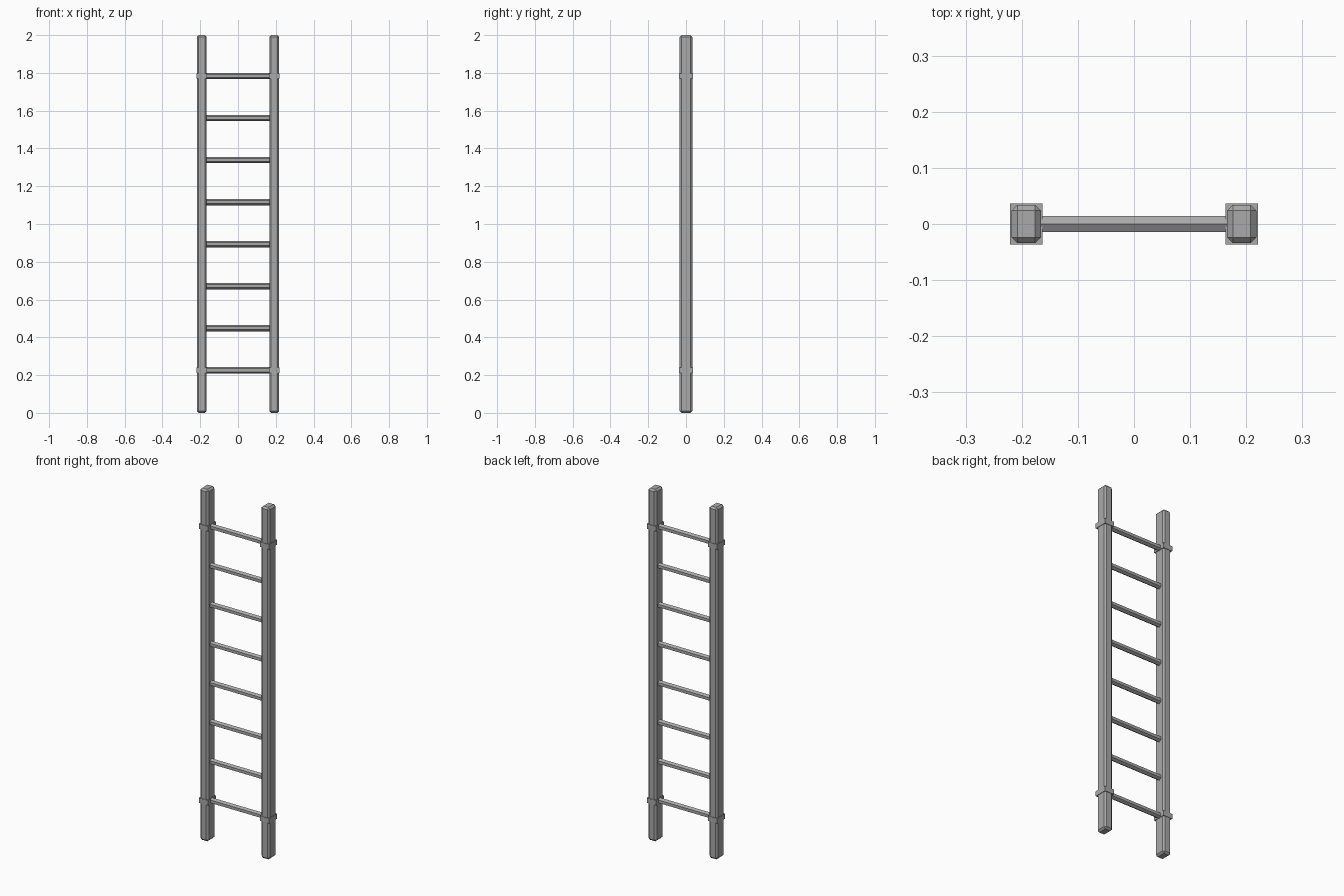
import bpy
import math

# Remove the default cube
cube = bpy.data.objects.get("Cube")
if cube:
    bpy.data.objects.remove(cube, do_unlink=True)

GREY = (0.4, 0.4, 0.4, 1.0)
metal = bpy.data.materials.new("Plain grey")
metal.use_nodes = True
metal.diffuse_color = GREY
metal.node_tree.nodes["Principled BSDF"].inputs["Base Color"].default_value = GREY

HEIGHT = 2.0
RAIL_X = 0.192
RUNGS = 8
FIRST, LAST = 0.226, 1.783


def finish(name):
    obj = bpy.context.object
    obj.name = name
    obj.data.materials.append(metal)
    return obj


def box(name, centre, size):
    bpy.ops.mesh.primitive_cube_add(size=1, location=centre)
    obj = finish(name)
    obj.scale = size
    bpy.ops.object.transform_apply(location=False, rotation=False, scale=True)
    return obj


# Chamfered side rails, each with a lower and an upper square collar
for side, sign in (("left", 1), ("right", -1)):
    x = sign * RAIL_X
    rail = box(f"{side}_rail", (x, 0, HEIGHT / 2), (0.052, 0.068, HEIGHT))
    chamfer = rail.modifiers.new("Chamfer", "BEVEL")
    chamfer.width = 0.01
    chamfer.segments = 1
    for level, z in (("lower", FIRST), ("upper", LAST)):
        box(f"{side}_{level}_collar", (x, 0, z), (0.058, 0.073, 0.028))

# Hexagonal rungs with an edge on top, ending inside the rails
for i in range(RUNGS):
    z = FIRST + (LAST - FIRST) * i / (RUNGS - 1)
    bpy.ops.mesh.primitive_cylinder_add(
        vertices=6, radius=0.0165, depth=2 * RAIL_X,
        location=(0, 0, z), rotation=(0, math.pi / 2, 0))
    rung = finish(f"rung_{i + 1}")
    # Turn the hexagon about its own axis so that a corner points up
    bpy.ops.object.transform_apply(location=False, rotation=True, scale=False)
    top = max(v.co.z for v in rung.data.vertices)
    if top < 0.0160:
        rung.rotation_euler.x = math.pi / 6
